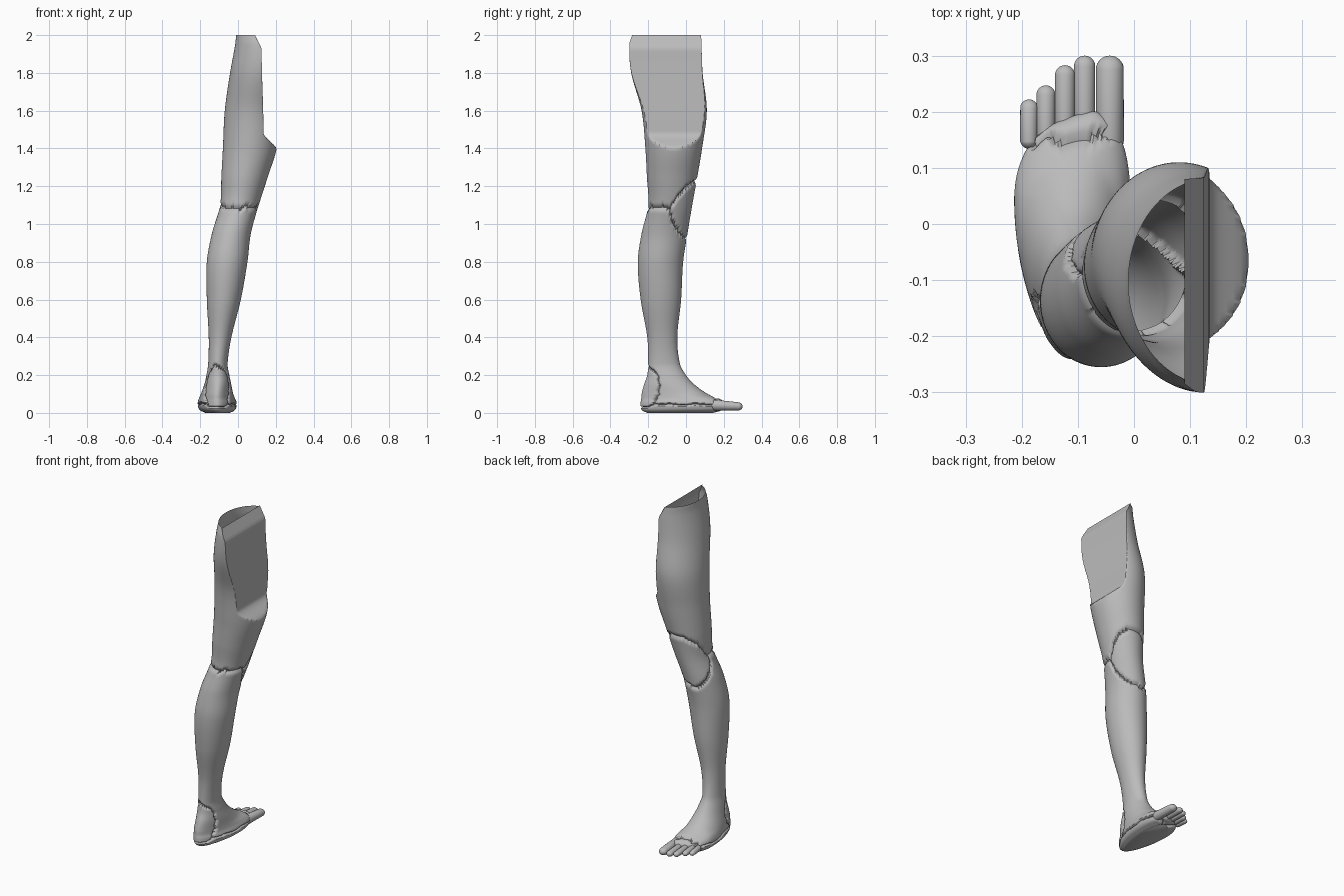
import bpy, bmesh, math
from mathutils import Matrix

if "Cube" in bpy.data.objects:
    bpy.data.objects.remove(bpy.data.objects["Cube"])

grey = bpy.data.materials.new("stone grey")
grey.diffuse_color = (0.5, 0.5, 0.5, 1)
grey.use_nodes = True
grey.node_tree.nodes["Principled BSDF"].inputs["Base Color"].default_value = grey.diffuse_color

# Cross-sections of the leg: height, x min, x max, y min (back), y max (front)
SECTIONS = [
    (0, -.17, -.045, -.205, .15), (.012, -.195, -.022, -.23, .19),
    (.03, -.208, -.012, -.24, .2), (.055, -.21, -.01, -.24, .205),
    (.075, -.205, -.018, -.237, .185), (.1, -.195, -.027, -.235, .12),
    (.15, -.178, -.036, -.222, .045), (.2, -.167, -.046, -.205, 0),
    (.26, -.158, -.055, -.2, -.032), (.4, -.155, -.035, -.205, -.046),
    (.6, -.165, .015, -.24, -.026), (.8, -.165, .05, -.255, -.015),
    (.95, -.138, .068, -.235, .008), (1.1, -.095, .11, -.2, .033),
    (1.25, -.088, .158, -.207, .06), (1.4, -.08, .205, -.215, .085),
    (1.6, -.07, .23, -.235, .11), (1.8, -.042, .262, -.29, .088),
    (1.95, -.015, .275, -.3, .082), (2, -.01, .28, -.285, .08)]
AROUND, RINGS = 144, 230


def slope(i, c):
    a, b = SECTIONS[max(i - 1, 0)], SECTIONS[min(i + 1, len(SECTIONS) - 1)]
    return (b[c] - a[c]) / (b[0] - a[0])


def section(z):
    """Smooth interpolation of the section table."""
    i = 0
    while i < len(SECTIONS) - 2 and z > SECTIONS[i + 1][0]:
        i += 1
    p, q = SECTIONS[i], SECTIONS[i + 1]
    h = q[0] - p[0]
    t = (z - p[0]) / h
    return [(2*t**3 - 3*t*t + 1) * p[c] + (t**3 - 2*t*t + t) * h * slope(i, c)
            + (3*t*t - 2*t**3) * q[c] + (t**3 - t*t) * h * slope(i + 1, c)
            for c in range(1, 5)]


def ramp(v, a, b):
    t = min(max((v - a) / (b - a), 0), 1)
    return t * t * (3 - 2 * t)


def inner_cut(z):
    """Flat inner face of the upper thigh, with a ledge below and a bevel above."""
    if z < 1.385:
        return 9
    if z < 1.93:
        return .21 - .075 * ramp(z, 1.385, 1.485) - .01 * ramp(z, 1.48, 1.93)
    return .125 - .035 * (z - 1.93) / .07


def surface(z, a):
    x0, x1, y0, y1 = section(z)
    s, c = math.sin(a), math.cos(a)
    low = 1 - ramp(z, .08, .24)          # egg-shaped plan in the foot
    blunt = 1 - ramp(z, .06, .11)        # squarer front where the toes join
    if c > 0:
        s = math.copysign(abs(s) ** (1 - .3 * blunt), s)
    x = (x0 + x1) / 2 + (x1 - x0) / 2 * s * (1 + .22 * low * c)
    y = (y0 + y1) / 2 + (y1 - y0) / 2 * c
    if y > .05:
        y -= (y - .05) * 2.2 * max(0, -.07 - x) * low
    return min(x, inner_cut(z)), y, z


def part_of(p):
    """Which broken piece a point of the surface belongs to."""
    x, y, z = p
    wob = .006 * math.sin(70 * x + 40 * y) + .004 * math.sin(130 * z + 90 * x)
    if z > .9:
        y0, y1 = section(z)[2:]
        c = (y - (y0 + y1) / 2) / ((y1 - y0) / 2)
        if c + wob * 5 > (abs(z - 1.075) / .155) ** 1.4:
            return "kneecap"
        return "thigh" if z > 1.085 + wob else "shin"
    if z < .3:
        if y > .15 + wob * 1.2 + .02 * ramp(x, -.1, -.02):
            return "toe_base"
        if z > .03 and -.14 - y + wob > .06 * ((z - .14) / .11) ** 2:
            return "heel"
        if z < .045 + wob * .6:
            return "sole"
    return "shin"


# Full skin of the leg
bm = bmesh.new()
grid = []
for i in range(RINGS + 1):
    z = 2 * (i / RINGS) ** 1.5
    grid.append([bm.verts.new(surface(z, 2 * math.pi * j / AROUND))
                 for j in range(AROUND)])
for lo, hi in zip(grid, grid[1:]):
    for j in range(AROUND):
        k = (j + 1) % AROUND
        bm.faces.new((lo[k], lo[j], hi[j], hi[k]))
bm.faces.new(grid[0])
bm.normal_update()
bm.faces.ensure_lookup_table()
bm.faces.index_update()
labels = [part_of(f.calc_center_median()) for f in bm.faces]
labels[-1] = "sole"

# Sink the skin along the seams between pieces
seam = {v for v in bm.verts if len({labels[f.index] for f in v.link_faces}) > 1}
near = {e.other_vert(v) for v in seam for e in v.link_edges} - seam
shift = [(v, v.normal * -.013) for v in seam] + [(v, v.normal * -.004) for v in near]
for v, d in shift:
    v.co += d
    v.co.z = max(v.co.z, 0)


def finish(mesh_bm, name):
    me = bpy.data.meshes.new(name)
    mesh_bm.to_mesh(me)
    mesh_bm.free()
    me.materials.append(grey)
    ob = bpy.data.objects.new(name, me)
    bpy.context.collection.objects.link(ob)
    bpy.ops.object.select_all(action='DESELECT')
    ob.select_set(True)
    bpy.context.view_layer.objects.active = ob
    bpy.ops.object.shade_smooth_by_angle(angle=math.radians(45))


# Split the skin into its pieces
for name in sorted(set(labels)):
    piece = bm.copy()
    piece.faces.ensure_lookup_table()
    drop = [f for f, l in zip(piece.faces, labels) if l != name]
    bmesh.ops.delete(piece, geom=drop, context='FACES')
    finish(piece, name)
bm.free()

# Toes: stretched spheres, big toe first (x, tip y, radius)
TOES = [(-.043, .300, .025), (-.088, .300, .019), (-.123, .283, .018),
        (-.157, .247, .017), (-.187, .222, .016)]
for n, (x, tip, r) in enumerate(TOES):
    toe = bmesh.new()
    bmesh.ops.create_uvsphere(toe, u_segments=24, v_segments=16, radius=r,
                              matrix=Matrix.Rotation(math.pi / 2, 4, 'X'))
    for v in toe.verts:
        y = tip - r + v.co.y if v.co.y > 0 else .15 + v.co.y
        drop = ramp(y, .16, tip)
        v.co = (x + v.co.x, y, .042 - .008 * drop + v.co.z * (1.15 - .3 * drop))
    finish(toe, f"toe_{n + 1}")
